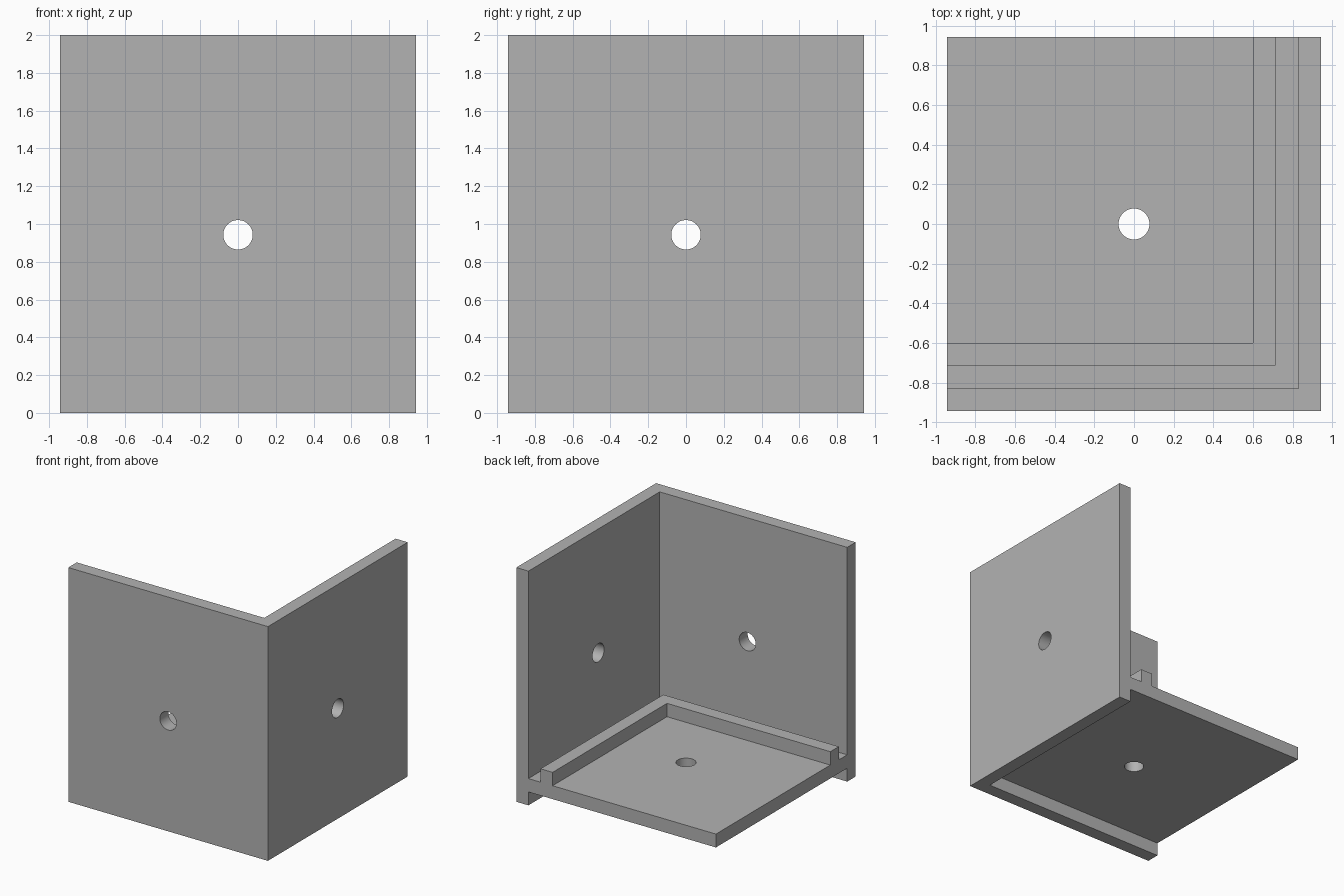
import bpy
import bmesh
import math
from mathutils import Matrix

if "Cube" in bpy.data.objects:
    bpy.data.objects.remove(bpy.data.objects["Cube"], do_unlink=True)

T = 2 / 35            # half of the plate thickness, the design module
THICK = 2 * T
HALF = 16.5 * T       # half width of the bracket
HOLE_RADIUS = 0.078

grey = bpy.data.materials.new("plain grey")
grey.use_nodes = True
colour = (0.45, 0.45, 0.45, 1)
grey.diffuse_color = colour
grey.node_tree.nodes["Principled BSDF"].inputs["Base Color"].default_value = colour


def add_object(name, bm):
    bmesh.ops.recalc_face_normals(bm, faces=bm.faces)
    mesh = bpy.data.meshes.new(name)
    bm.to_mesh(mesh)
    bm.free()
    mesh.materials.append(grey)
    obj = bpy.data.objects.new(name, mesh)
    bpy.context.collection.objects.link(obj)
    return obj


def prism(name, outline, z0, z1):
    """Extrude a plan outline from z0 up to z1."""
    bm = bmesh.new()
    face = bm.faces.new([bm.verts.new((x, y, z0)) for x, y in outline])
    top = bmesh.ops.extrude_face_region(bm, geom=[face])["geom"]
    verts = [v for v in top if isinstance(v, bmesh.types.BMVert)]
    bmesh.ops.translate(bm, verts=verts, vec=(0, 0, z1 - z0))
    return add_object(name, bm)


def angle_outline(outer):
    """L-shaped plan following the front and left sides."""
    inner = outer - THICK
    return [(-HALF, -outer), (outer, -outer), (outer, HALF),
            (inner, HALF), (inner, -inner), (-HALF, -inner)]


def hole_cutter(name, location, rotation):
    bm = bmesh.new()
    bmesh.ops.create_cone(bm, cap_ends=True, segments=48, radius1=HOLE_RADIUS,
                          radius2=HOLE_RADIUS, depth=4 * THICK,
                          matrix=Matrix.Translation(location) @ rotation)
    return add_object(name, bm)


def combine(target, tool, operation):
    """Apply a boolean to the target and remove the tool."""
    mod = target.modifiers.new(tool.name, 'BOOLEAN')
    mod.operation = operation
    mod.solver = 'EXACT'
    mod.object = tool
    tool.hide_render = True
    bpy.context.view_layer.objects.active = target
    bpy.ops.object.modifier_apply(modifier=mod.name)
    bpy.data.objects.remove(tool, do_unlink=True)


# Two upright walls, meeting at the front left corner
bracket = prism("corner_bracket", angle_outline(HALF), 0, 2)

# Floor raised above the wall bottoms, with a locating ridge on top
reach = HALF - THICK / 2
floor = prism("floor_plate", [(-HALF, -reach), (reach, -reach), (reach, HALF), (-HALF, HALF)],
              THICK, 2 * THICK)
ridge = prism("floor_ridge", angle_outline(HALF - 2 * THICK), 1.5 * THICK, 3 * THICK)
combine(bracket, floor, 'UNION')
combine(bracket, ridge, 'UNION')

# A screw hole through the floor and each wall
mid = HALF - THICK / 2
quarter = math.pi / 2
for name, location, rotation in (
        ("floor_hole", (0, 0, 1.5 * THICK), Matrix.Identity(4)),
        ("front_hole", (0, -mid, HALF), Matrix.Rotation(quarter, 4, 'X')),
        ("left_hole", (mid, 0, HALF), Matrix.Rotation(quarter, 4, 'Y'))):
    combine(bracket, hole_cutter(name, location, rotation), 'DIFFERENCE')

# Merge coplanar faces, then smooth only the hole walls
bm = bmesh.new()
bm.from_mesh(bracket.data)
bmesh.ops.remove_doubles(bm, verts=bm.verts, dist=1e-5)
bmesh.ops.dissolve_limit(bm, angle_limit=math.radians(1), verts=bm.verts, edges=bm.edges)
bm.to_mesh(bracket.data)
bm.free()
bpy.ops.object.select_all(action='DESELECT')
bracket.select_set(True)
bpy.context.view_layer.objects.active = bracket
bpy.ops.object.shade_smooth_by_angle(angle=math.radians(30))
